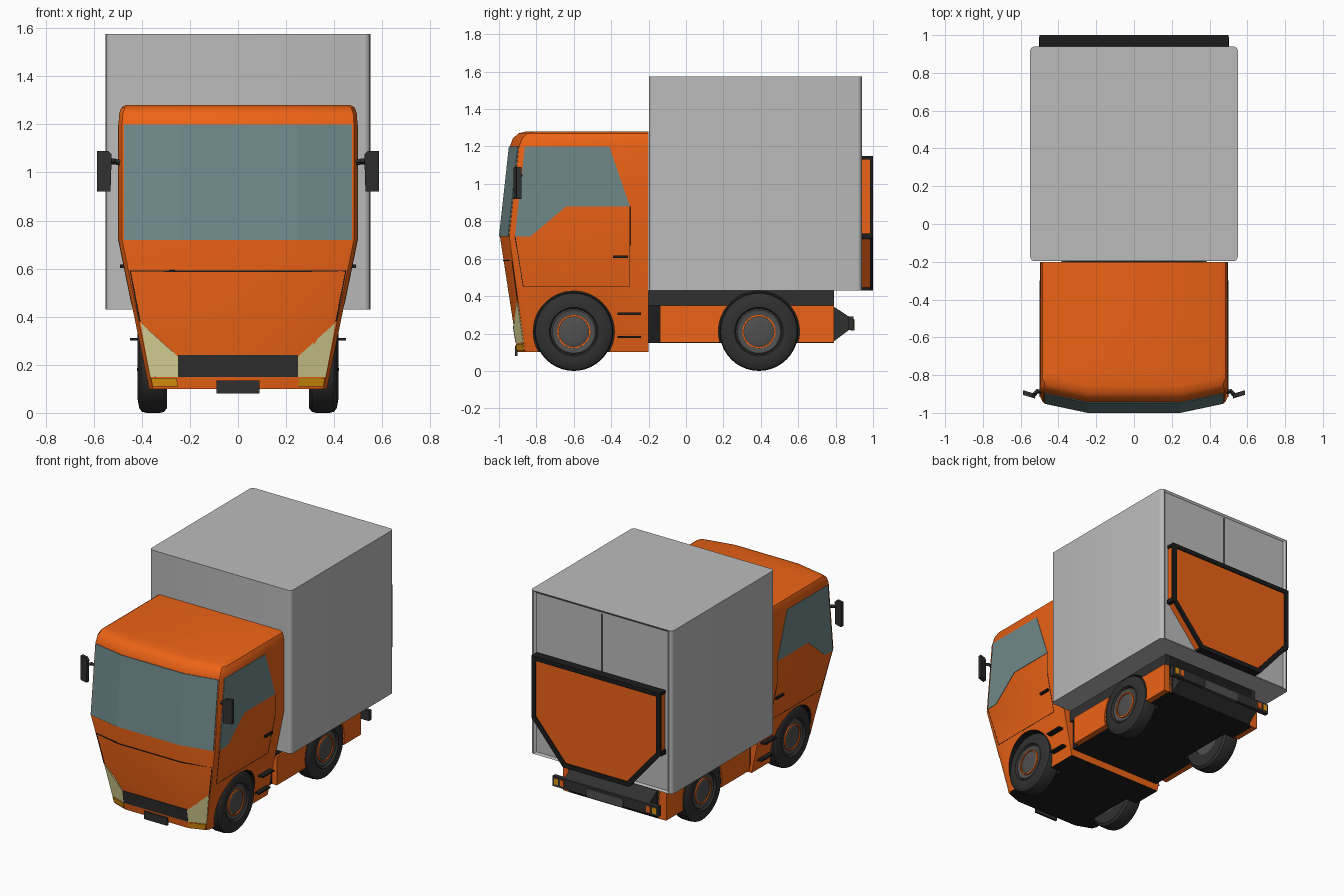
import bpy, bmesh
from math import pi, cos, sin, radians
from mathutils import Vector

if "Cube" in bpy.data.objects:
    bpy.data.objects.remove(bpy.data.objects["Cube"])


def material(name, *rgb):
    m = bpy.data.materials.new(name)
    m.diffuse_color = (*rgb, 1)
    m.use_nodes = True
    m.node_tree.nodes["Principled BSDF"].inputs["Base Color"].default_value = m.diffuse_color
    return m


ORANGE = material("orange_paint", 0.85, 0.125, 0.008)
BLACK = material("black_plastic", 0.012, 0.012, 0.012)
DARK = material("dark_rubber", 0.03, 0.03, 0.03)
STEEL = material("wheel_steel", 0.08, 0.08, 0.08)
GLASS = material("tinted_glass", 0.16, 0.25, 0.25)
LAMP = material("lamp_glass", 0.75, 0.7, 0.32)
AMBER = material("amber_glass", 0.75, 0.3, 0.005)
GREY = material("box_grey", 0.5, 0.5, 0.5)


def mesh(name, verts, faces, *mats):
    bm = bmesh.new()
    vs = [bm.verts.new(v) for v in verts]
    for f in faces:
        bm.faces.new([vs[i] for i in f])
    bmesh.ops.recalc_face_normals(bm, faces=bm.faces)
    me = bpy.data.meshes.new(name)
    bm.to_mesh(me)
    bm.free()
    for m in mats:
        me.materials.append(m)
    ob = bpy.data.objects.new(name, me)
    bpy.context.collection.objects.link(ob)
    return ob


def loft(name, rings, *mats, closed=False):
    n, k = len(rings[0]), len(rings)
    faces = [(r * n + i, r * n + (i + 1) % n, (r + 1) % k * n + (i + 1) % n, (r + 1) % k * n + i)
             for r in range(k if closed else k - 1) for i in range(n)]
    if not closed:
        faces += [tuple(range(n)), tuple(range((k - 1) * n, k * n))]
    return mesh(name, [p for r in rings for p in r], faces, *mats)


def slab(name, pts, offset, mat):
    return loft(name, [pts, [Vector(p) + Vector(offset) for p in pts]], mat)


def box(name, x, y, z, mat):
    return slab(name, [(x[0], y[0], z[0]), (x[1], y[0], z[0]), (x[1], y[1], z[0]), (x[0], y[1], z[0])],
                (0, 0, z[1] - z[0]), mat)


def lathe(name, profile, y, z, s, mat, closed=False, seg=40):
    rings = [[(s * x, y + r * cos(2 * pi * i / seg), z + r * sin(2 * pi * i / seg)) for i in range(seg)]
             for x, r in profile]
    return loft(name, rings, mat, closed=closed)


def seam(name, pts, mat=BLACK, r=0.004, cyclic=False):
    cu = bpy.data.curves.new(name, 'CURVE')
    cu.dimensions = '3D'
    cu.bevel_depth, cu.bevel_resolution = r, 0
    sp = cu.splines.new('POLY')
    sp.points.add(len(pts) - 1)
    for p, co in zip(sp.points, pts):
        p.co = (*co, 1)
    sp.use_cyclic_u = cyclic
    cu.materials.append(mat)
    ob = bpy.data.objects.new(name, cu)
    bpy.context.collection.objects.link(ob)
    bpy.ops.object.select_all(action='DESELECT')
    ob.select_set(True)
    bpy.context.view_layer.objects.active = ob
    bpy.ops.object.convert(target='MESH')


# Cab sections: height, half width, front y at the middle, front y at the corner
LEVELS = [(0.10, 0.37, -0.90, -0.86), (0.72, 0.497, -0.995, -0.945), (1.20, 0.497, -0.942, -0.893),
          (1.245, 0.494, -0.925, -0.875), (1.27, 0.485, -0.895, -0.848), (1.28, 0.468, -0.855, -0.81)]
KNEE = 0.245


def section(z):
    for a, b in zip(LEVELS, LEVELS[1:]):
        if z <= b[0]:
            t = (z - a[0]) / (b[0] - a[0])
            return [p + (q - p) * t for p, q in zip(a, b)]


def on_front(x, z, out=0.0):
    _, w, yf, yc = section(z)
    t = max(0, (abs(x) - KNEE) / (w - 0.015 - KNEE))
    return (x, yf + (yc - yf) * t - out, z)


def on_side(y, z, s, out=0.0):
    return (s * (section(z)[1] + out), y, z)


def front_panel(name, pts, mat, out=0.005):
    slab(name, [on_front(x, z, out) for x, z in pts], (0, 0.02, 0), mat)


# Cab shell
rings = []
for z, w, yf, yc in LEVELS:
    half = [(KNEE, yf), (w - 0.015, yc), (w, yc + 0.03), (w, -0.2)]
    rings.append([(x, y, z) for x, y in half] + [(-x, y, z) for x, y in reversed(half)])
cab = loft("cab", rings, ORANGE, BLACK)
for p in cab.data.polygons:
    if p.normal.z < -0.9:
        p.material_index = 1

# Chassis
core = box("chassis_core", (-0.36, 0.36), (-0.2, 0.79), (0.15, 0.43), BLACK)
rail = box("chassis_rail", (-0.385, 0.385), (-0.2, 0.79), (0.35, 0.43), DARK)
bodies = [cab, core, rail]
for s in (-1, 1):
    bodies.append(box("side_skirt", sorted((s * 0.34, s * 0.40)), (-0.14, 0.79), (0.151, 0.35), ORANGE))

# Wheel arches cut from the cab and chassis
for y in (-0.6, 0.39):
    for s in (-1, 1):
        cutter = lathe("arch_cutter", [(0.28, 0.217), (0.6, 0.217)], y, 0.21, s, BLACK, seg=48)
        cutter.hide_render = True
        for ob in bodies:
            mod = ob.modifiers.new("arch", 'BOOLEAN')
            mod.operation, mod.object, mod.solver = 'DIFFERENCE', cutter, 'EXACT'
            bpy.context.view_layer.objects.active = ob
            bpy.ops.object.modifier_apply(modifier=mod.name)
        bpy.data.objects.remove(cutter)
        # Wheels
        lathe("tyre", [(0.295, 0.11), (0.295, 0.19), (0.308, 0.206), (0.325, 0.21), (0.38, 0.21), (0.4, 0.205),
                       (0.411, 0.19), (0.418, 0.15), (0.416, 0.13), (0.40, 0.122), (0.39, 0.11)],
              y, 0.21, s, DARK, closed=True)
        lathe("rim", [(0.30, 0.124), (0.398, 0.124), (0.408, 0.115), (0.402, 0.09), (0.40, 0.02)], y, 0.21, s, STEEL)
        lathe("rim_ring", [(0.39, 0.089), (0.41, 0.089), (0.41, 0.080), (0.39, 0.080)], y, 0.21, s, ORANGE, closed=True)
        lathe("hub_cap", [(0.39, 0.077), (0.405, 0.077), (0.409, 0.068), (0.409, 0.03)], y, 0.21, s, STEEL)

# Windscreen, in three facets
for a, b in ((-0.475, -KNEE), (-KNEE, KNEE), (KNEE, 0.475)):
    front_panel("windscreen", [(a, 0.72), (b, 0.72), (b, 1.2), (a, 1.2)], GLASS)

# Front face details
front_panel("grille", [(-0.25, 0.15), (0.25, 0.15), (0.25, 0.24), (-0.25, 0.24)], DARK, 0.006)
box("front_plate", (-0.09, 0.09), (-0.915, -0.90), (0.08, 0.135), DARK)
hood = [(-0.408, 0.38), (-0.448, 0.59), (-KNEE, 0.59), (KNEE, 0.59), (0.448, 0.59), (0.408, 0.38)]
seam("hood_seam", [on_front(x, z) for x, z in hood])
for s in (-1, 1):
    front_panel("headlight", [(s * x, z) for x, z in
                              ((0.25, 0.15), (0.365, 0.15), (0.405, 0.375), (0.25, 0.235))], LAMP, 0.004)
    front_panel("indicator", [(s * x, z) for x, z in
                              ((0.25, 0.11), (0.355, 0.11), (0.362, 0.145), (0.255, 0.145))], AMBER, 0.007)

# Cab sides: windows, doors, handles, steps, mirrors
for s in (-1, 1):
    window = [(-0.915, 0.72), (-0.862, 1.2), (-0.41, 1.2), (-0.30, 0.88), (-0.64, 0.88), (-0.83, 0.72)]
    slab("side_window", [on_side(y, z, s, 0.003) for y, z in window], (-s * 0.02, 0, 0), GLASS)
    door = [(-0.914, 0.72), (-0.87, 0.45), (-0.30, 0.45), (-0.30, 0.72), (-0.30, 0.88)]
    seam("door_seam", [on_side(y, z, s, -0.001) for y, z in door], r=0.003)
    box("door_handle", sorted((s * 0.46, s * 0.49)), (-0.39, -0.31), (0.603, 0.617), BLACK)
    box("step_upper", sorted((s * 0.38, s * 0.45)), (-0.365, -0.24), (0.30, 0.311), BLACK)
    box("step_lower", sorted((s * 0.36, s * 0.42)), (-0.365, -0.24), (0.175, 0.186), BLACK)
    plate = [(0.525, 1.075), (0.54, 1.09), (0.587, 1.09), (0.587, 0.92), (0.53, 0.92)]
    slab("mirror", [(s * x, -0.905 - (0.587 - x) * 0.3, z) for x, z in plate], (0, 0.025, 0), DARK)
    seam("mirror_arm", [(s * 0.49, -0.89, 1.04), (s * 0.512, -0.885, 1.045), (s * 0.535, -0.91, 1.045)], DARK, 0.012)

# Cargo box with rounded uprights and a recessed rear door area
cargo = box("cargo_box", (-0.55, 0.55), (-0.197, 0.94), (0.43, 1.575), GREY)
bm = bmesh.new()
bm.from_mesh(cargo.data)
edges = [e for e in bm.edges if abs(e.verts[0].co.z - e.verts[1].co.z) > 0.5]
bmesh.ops.bevel(bm, geom=edges, offset=0.025, segments=4, affect='EDGES', profile=0.5)
rear = [f for f in bm.faces if f.normal.y > 0.99]
bmesh.ops.inset_region(bm, faces=rear, thickness=0.02, depth=-0.01)
bm.to_mesh(cargo.data)
bm.free()
seam("rear_door_seam", [(0, 0.93, 0.455), (0, 0.93, 1.55)], DARK)

# Tail lift: orange platform folded up, with a black frame
lift = [(-0.49, 1.14), (0.49, 1.14), (0.49, 0.72), (0.25, 0.44), (-0.25, 0.44), (-0.49, 0.72)]
slab("tail_lift_platform", [(x, 0.935, z) for x, z in lift], (0, 0.057, 0), ORANGE)
outer = [(-0.5, 1.15), (0.5, 1.15), (0.5, 0.715), (0.255, 0.43), (-0.255, 0.43), (-0.5, 0.715)]
inner = [(-0.468, 1.12), (0.468, 1.12), (0.468, 0.728), (0.238, 0.462), (-0.238, 0.462), (-0.468, 0.728)]
loft("tail_lift_frame", [[(x, y, z) for x, z in ring] for ring, y in
                         ((outer, 0.985), (outer, 1.0), (inner, 1.0), (inner, 0.985))], BLACK, closed=True)
box("tail_lift_top_bar", (-0.5, 0.5), (0.94, 0.99), (1.13, 1.15), BLACK)
box("tail_lift_bottom_bar", (-0.255, 0.255), (0.94, 0.99), (0.43, 0.45), BLACK)
for s in (-1, 1):
    box("tail_lift_hinge", sorted((s * 0.475, s * 0.503)), (0.94, 0.99), (0.705, 0.735), BLACK)

# Rear bumper with lamps and plate
slab("bumper_mount", [(-0.33, 0.78, 0.15), (-0.33, 0.88, 0.225), (-0.33, 0.88, 0.285), (-0.33, 0.78, 0.35)],
     (0.66, 0, 0), DARK)
box("rear_bumper", (-0.41, 0.41), (0.865, 0.895), (0.22, 0.29), DARK)
box("rear_plate", (-0.14, 0.14), (0.88, 0.90), (0.215, 0.275), STEEL)
for s in (-1, 1):
    box("rear_indicator", sorted((s * 0.365, s * 0.395)), (0.88, 0.899), (0.235, 0.278), AMBER)
    box("tail_lamp", sorted((s * 0.32, s * 0.35)), (0.88, 0.899), (0.235, 0.278), ORANGE)

# Smooth the curved parts, keeping edges sharp
bpy.ops.object.select_all(action='SELECT')
bpy.context.view_layer.objects.active = cab
bpy.ops.object.shade_smooth_by_angle(angle=radians(32))
